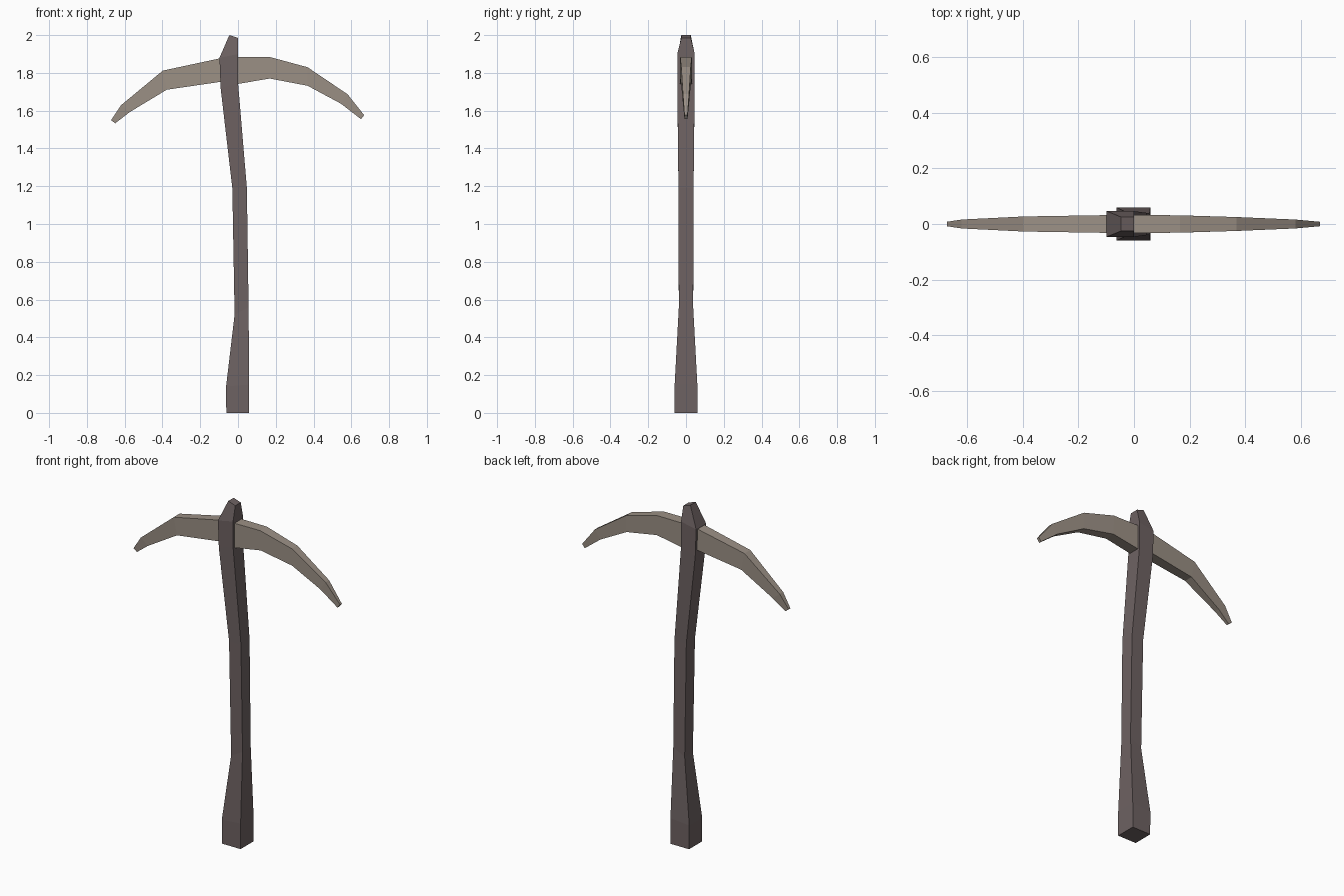
import bpy, bmesh


def material(name, rgb):
    m = bpy.data.materials.new(name)
    m.diffuse_color = (*rgb, 1)
    return m


def loft(name, stations, mat):
    """Skin four-sided sections, each (xa, za, xb, zb, half_depth)."""
    bm = bmesh.new()
    rings = [[bm.verts.new(p) for p in ((xa, -d, za), (xb, -d, zb), (xb, d, zb), (xa, d, za))]
             for xa, za, xb, zb, d in stations]
    for r, s in zip(rings, rings[1:]):
        for i in range(4):
            j = (i + 1) % 4
            bm.faces.new((r[i], r[j], s[j], s[i]))
    bm.faces.new(rings[0])
    bm.faces.new(rings[-1])
    bmesh.ops.recalc_face_normals(bm, faces=bm.faces)
    me = bpy.data.meshes.new(name)
    bm.to_mesh(me)
    bm.free()
    me.materials.append(mat)
    ob = bpy.data.objects.new(name, me)
    bpy.context.collection.objects.link(ob)
    return ob


wood = material("dark_wood", (0.155, 0.122, 0.122))
stone = material("pale_stone", (0.33, 0.28, 0.235))

# Crooked square handle: left edge, right edge, half depth
loft("handle", [
    (-0.062, 0.00, 0.059, 0.00, 0.060),
    (-0.063, 0.14, 0.059, 0.15, 0.060),
    (-0.018, 0.52, 0.056, 0.56, 0.038),
    (-0.030, 1.19, 0.047, 1.19, 0.040),
    (-0.092, 1.72, 0.000, 1.75, 0.046),
    (-0.098, 1.88, 0.000, 1.90, 0.046),
    (-0.046, 2.00, 0.000, 1.985, 0.025),
], wood)

# Curved pick blades: top edge, bottom edge, half depth
loft("left_blade", [
    (-0.672, 1.550, -0.650, 1.533, 0.008),
    (-0.619, 1.629, -0.574, 1.592, 0.016),
    (-0.398, 1.812, -0.377, 1.711, 0.027),
    (-0.090, 1.878, -0.090, 1.753, 0.032),
], stone)
loft("right_blade", [
    (-0.010, 1.885, -0.010, 1.740, 0.033),
    (0.165, 1.885, 0.168, 1.770, 0.031),
    (0.368, 1.830, 0.368, 1.732, 0.025),
    (0.580, 1.687, 0.545, 1.637, 0.016),
    (0.668, 1.576, 0.651, 1.555, 0.008),
], stone)
